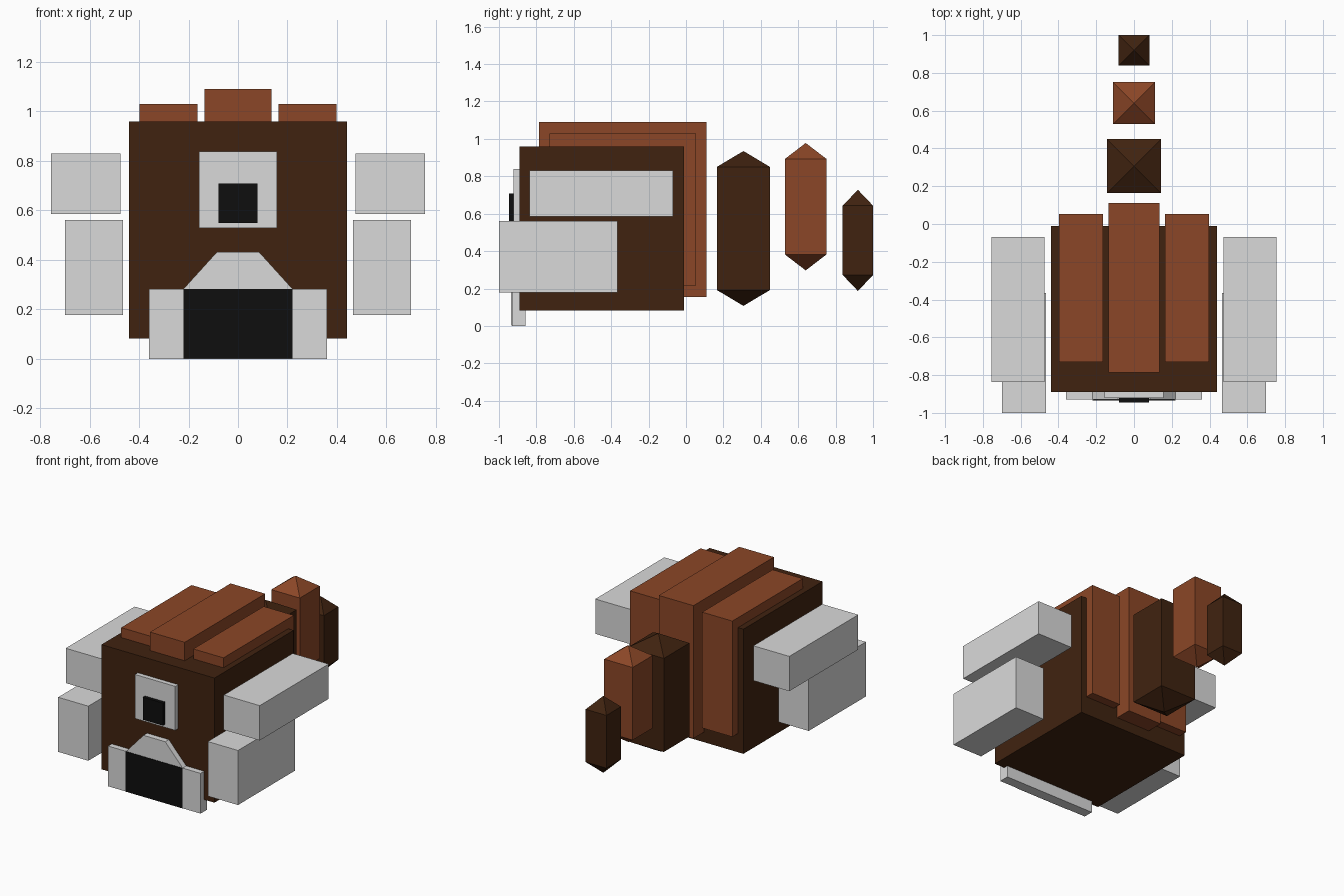
import bpy
import bmesh

cube = bpy.data.objects.get("Cube")
if cube:
    bpy.data.objects.remove(cube, do_unlink=True)


def make_material(name, rgb):
    mat = bpy.data.materials.new(name)
    mat.use_nodes = True
    color = (*rgb, 1.0)
    mat.diffuse_color = color
    mat.node_tree.nodes["Principled BSDF"].inputs["Base Color"].default_value = color
    return mat


DARK = make_material("dark_brown", (0.051, 0.0165, 0.005))
RUST = make_material("rust_brown", (0.26, 0.062, 0.02))
WHITE = make_material("pale_grey", (0.7, 0.7, 0.7))
BLACK = make_material("black", (0.0045, 0.0045, 0.0045))


def finish(bm, name, mat):
    bmesh.ops.recalc_face_normals(bm, faces=bm.faces)
    mesh = bpy.data.meshes.new(name)
    bm.to_mesh(mesh)
    bm.free()
    mesh.materials.append(mat)
    obj = bpy.data.objects.new(name, mesh)
    bpy.context.scene.collection.objects.link(obj)
    return obj


def box(name, mat, xs, ys, zs):
    bm = bmesh.new()
    bmesh.ops.create_cube(bm, size=1)
    for v in bm.verts:
        v.co = [lo + (c + 0.5) * (hi - lo) for c, (lo, hi) in zip(v.co, (xs, ys, zs))]
    return finish(bm, name, mat)


def box_pair(name, mat, xs, ys, zs):
    box("left_" + name, mat, xs, ys, zs)
    box("right_" + name, mat, (-xs[1], -xs[0]), ys, zs)


def extrude_profile(name, mat, outline, y_front, y_back):
    """Extrude an XZ outline along Y."""
    bm = bmesh.new()
    face = bm.faces.new([bm.verts.new((x, y_front, z)) for x, z in outline])
    out = bmesh.ops.extrude_face_region(bm, geom=[face])["geom"]
    for v in out:
        if isinstance(v, bmesh.types.BMVert):
            v.co.y = y_back
    return finish(bm, name, mat)


def pointed_block(name, mat, half, y, z_low, z_high, tip):
    """Square column whose two ends rise to pyramid points."""
    bm = bmesh.new()
    bmesh.ops.create_cube(bm, size=1)
    for v in bm.verts:
        v.co = (v.co.x * 2 * half, y + v.co.y * 2 * half, z_high if v.co.z > 0 else z_low)
    bm.normal_update()
    ends = [f for f in bm.faces if abs(f.normal.z) > 0.5]
    for f in ends:
        direction = 1 if f.normal.z > 0 else -1
        apex = bmesh.ops.poke(bm, faces=[f])["verts"][0]
        apex.co.z += direction * tip
    return finish(bm, name, mat)


# Body and the raised strips wrapping its top and back
box("body", DARK, (-0.44, 0.44), (-0.89, -0.01), (0.083, 0.96))
box("centre_back_strip", RUST, (-0.135, 0.135), (-0.785, 0.11), (0.155, 1.09))
box_pair("back_strip", RUST, (0.163, 0.398), (-0.73, 0.053), (0.215, 1.03))

# Floating side blocks
box_pair("upper_arm", WHITE, (0.475, 0.755), (-0.837, -0.07), (0.585, 0.83))
box_pair("lower_arm", WHITE, (0.465, 0.70), (-1.0, -0.365), (0.178, 0.562))

# Single eye
box("eye", WHITE, (-0.157, 0.157), (-0.922, -0.885), (0.528, 0.838))
box("pupil", BLACK, (-0.079, 0.079), (-0.946, -0.92), (0.55, 0.708))

# Mouth frame with a dark opening plate
half = [(0.36, 0.0), (0.36, 0.283), (0.22, 0.283), (0.085, 0.432)]
outline = half + [(-x, z) for x, z in reversed(half)]
extrude_profile("mouth_frame", WHITE, outline, -0.93, -0.858)
box("mouth_opening", BLACK, (-0.22, 0.22), (-0.934, -0.929), (0.001, 0.283))

# Floating tail segments
pointed_block("tail_base", DARK, 0.142, 0.307, 0.192, 0.85, 0.085)
pointed_block("tail_middle", RUST, 0.111, 0.64, 0.382, 0.893, 0.085)
pointed_block("tail_end", DARK, 0.081, 0.919, 0.272, 0.643, 0.085)
